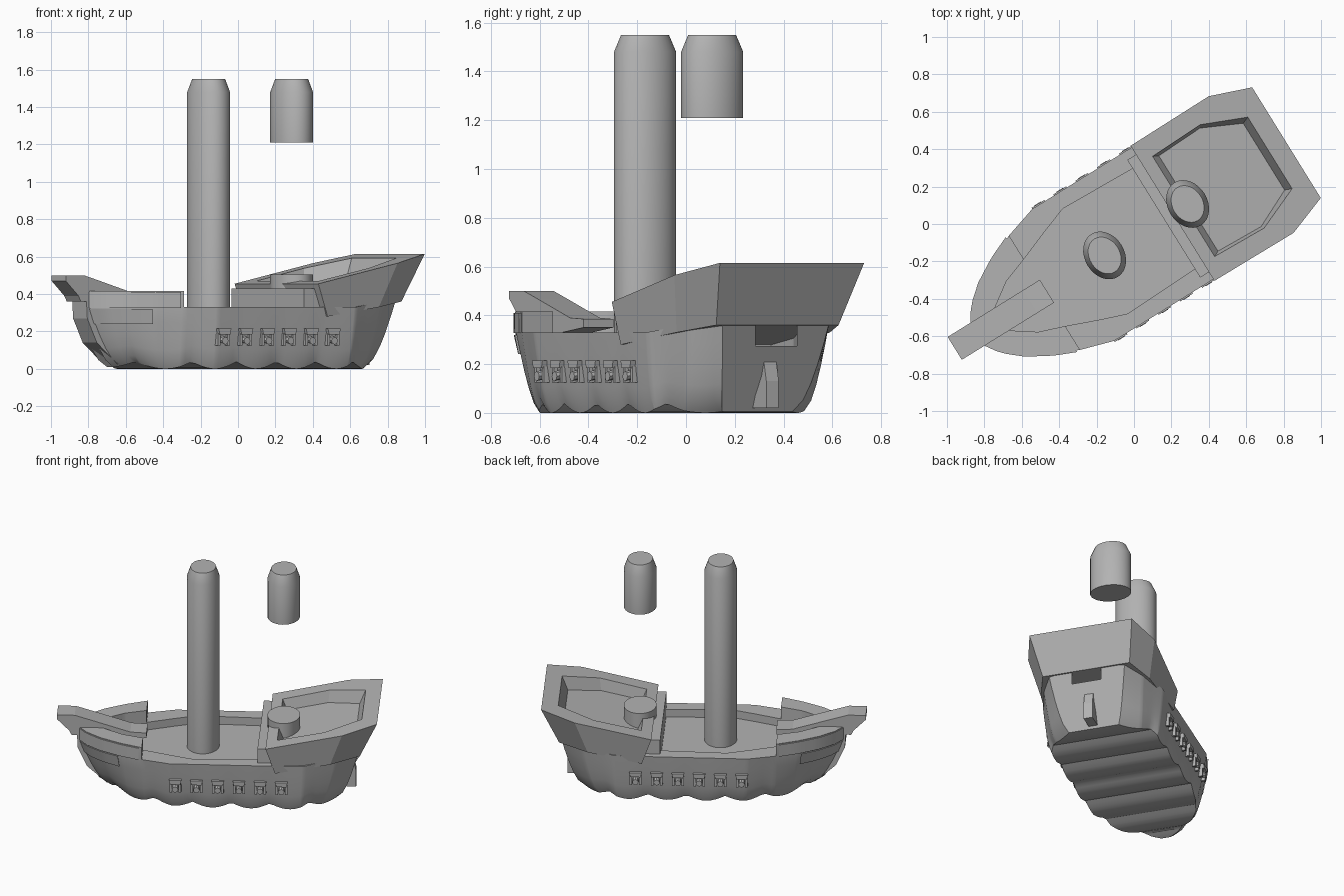
import bpy, bmesh, math
from mathutils import Matrix

cube = bpy.data.objects.get("Cube")
if cube:
    bpy.data.objects.remove(cube)

# The ship is built along its own keel axis (bow at -x), then turned into place
PLACE = Matrix.Rotation(math.radians(31.8), 4, 'Z') @ Matrix.Translation((0, -0.06, 0))

GREY = (0.45, 0.45, 0.45, 1)
grey = bpy.data.materials.new("plain_grey")
grey.use_nodes = True
grey.diffuse_color = GREY
grey.node_tree.nodes["Principled BSDF"].inputs["Base Color"].default_value = GREY


def finish(name, bm, smooth=False):
    bmesh.ops.remove_doubles(bm, verts=bm.verts, dist=0.0005)
    bmesh.ops.recalc_face_normals(bm, faces=bm.faces)
    mesh = bpy.data.meshes.new(name)
    bm.to_mesh(mesh)
    bm.free()
    mesh.materials.append(grey)
    obj = bpy.data.objects.new(name, mesh)
    bpy.context.collection.objects.link(obj)
    obj.matrix_world = PLACE
    if smooth:
        bpy.ops.object.select_all(action='DESELECT')
        obj.select_set(True)
        bpy.context.view_layer.objects.active = obj
        bpy.ops.object.shade_smooth_by_angle(angle=math.radians(25))
    return obj


def loft(name, rings, smooth=False):
    """Skin closed rings of equal length and cap both ends."""
    bm = bmesh.new()
    rows = [[bm.verts.new(p) for p in ring] for ring in rings]
    n = len(rows[0])
    for a, b in zip(rows, rows[1:]):
        for i in range(n):
            j = (i + 1) % n
            bm.faces.new((a[i], a[j], b[j], b[i]))
    bm.faces.new(rows[0])
    bm.faces.new(rows[-1])
    return finish(name, bm, smooth)


def prism(name, profile, v0, v1):
    """Extrude a side profile of (length, height) points across the ship."""
    return loft(name, [[(u, v, z) for u, z in profile] for v in (v0, v1)])


def mirrored(half):
    return half + [(u, -v, z) for u, v, z in reversed(half)]


def oval_column(name, u, z0, z1, taper=True, sides=32):
    levels = [(z0, 1), (z1 - 0.07, 1), (z1, 0.77)] if taper else [(z0, 1), (z1, 1)]
    angles = [2 * math.pi * i / sides for i in range(sides)]
    loft(name, [[(u + 0.106 * k * math.cos(a), 0.135 * k * math.sin(a), z)
                 for a in angles] for z, k in levels], True)


# Hull stations: top position, top half width, bottom position,
# bottom half width, half width inside the bulwark
STATIONS = [
    (-1.03, 0.05, -0.84, 0.03, 0.03),
    (-0.97, 0.14, -0.81, 0.09, 0.035),
    (-0.87, 0.225, -0.76, 0.15, 0.07),
    (-0.74, 0.30, -0.68, 0.22, 0.16),
    (-0.60, 0.36, -0.58, 0.29, 0.21),
    (-0.42, 0.415, -0.40, 0.345, 0.28),
    (-0.28, 0.415, -0.27, 0.36, 0.33),
    (0.16, 0.415, 0.16, 0.36, 0.315),
    (0.45, 0.41, 0.43, 0.36, 0.30),
    (0.66, 0.34, 0.55, 0.29, 0.20),
    (0.80, 0.26, 0.65, 0.17, 0.10),
]
STEP = -0.60


def station(u):
    for a, b in zip(STATIONS, STATIONS[1:]):
        if u <= b[0] + 1e-6:
            t = (u - a[0]) / (b[0] - a[0])
            return [p + (q - p) * t for p, q in zip(a, b)]


def side_point(u, t, low, high):
    ut, ht, ub, hb, _ = station(u)
    w = t ** 0.6
    return (ub + (ut - ub) * w, hb + (ht - hb) * w, low + (high - low) * t)


def hull_section(u, rail):
    ut, ht, ub, hb, inner = station(u)
    low = 0.038 * (1 - abs(math.sin(math.pi * (ub + 0.02) / 0.25)))
    high = 0.33 if u < 0.45 else 0.33 + 0.16 * (u - 0.45)
    half = [side_point(u, t, low, high) for t in (0, 0.12, 0.3, 0.5, 0.75, 1)]
    half += [(ut, ht, max(rail, high)), (ut, inner, max(rail, high)), (ut, inner, 0.275)]
    return mirrored(half)


# Hull with scalloped bottom, sunken deck and stepped bulwark
marks = sorted({round(s[0], 4) for s in STATIONS} |
               {round(-1.0 + 0.03 * i, 4) for i in range(60)})
sections = []
for u in marks:
    if u <= STEP:
        sections.append(hull_section(u, 0.415))
    if u >= STEP:
        sections.append(hull_section(u, 0.33))
loft("hull", sections, True)

# Raised planking bands around the bow
for label, end, t0, t1 in (("upper", -0.62, 0.99, 1.0), ("lower", -0.76, 0.73, 0.97)):
    for side, sign in (("left", -1), ("right", 1)):
        rings = []
        for i in range(12):
            u = -1.02 + (end + 1.02) * i / 11
            (ua, ha, za), (ub, hb, zb) = (side_point(u, t, 0, 0.33) for t in (t0, t1))
            if label == "upper":
                zb = 0.41
            rings.append([(ua, sign * (ha - 0.02), za), (ua, sign * (ha + 0.01), za),
                          (ub, sign * (hb + 0.01), zb), (ub, sign * (hb - 0.02), zb)])
        loft(f"{label}_bow_band_{side}", rings, True)

# Stem with its forward-reaching beam
prism("stem", [(-1.165, 0.5), (-1.05, 0.5), (-0.95, 0.47), (-0.69, 0.39),
               (-0.585, 0.385), (-0.585, 0.35), (-0.75, 0.33), (-0.78, 0.03),
               (-0.84, 0.025), (-0.97, 0.14), (-1.03, 0.27), (-1.035, 0.36),
               (-1.07, 0.36), (-1.085, 0.39), (-1.165, 0.47)], -0.072, 0.072)

# Stern castle with a sunken deck
castle = [
    [(0.266, 0.42, 0.28), (0.62, 0.37, 0.33), (0.808, 0.295, 0.36)],
    [(0.205, 0.425, 0.455), (0.70, 0.43, 0.565), (0.922, 0.348, 0.615)],
    [(0.275, 0.315, 0.47), (0.58, 0.325, 0.538), (0.818, 0.225, 0.592)],
    [(0.305, 0.30, 0.40), (0.57, 0.31, 0.455), (0.78, 0.21, 0.50)],
]
loft("stern_castle", [mirrored(ring) for ring in castle])
prism("bulkhead", [(0.15, 0.27), (0.15, 0.43), (0.26, 0.43), (0.26, 0.27)], -0.37, 0.37)

# Rudder
prism("rudder", [(0.58, 0.02), (0.77, 0.02), (0.77, 0.13), (0.74, 0.26), (0.58, 0.26)],
      -0.03, 0.03)

# Masts: the main one is whole, the after one is a stub and a separate top
oval_column("main_mast", -0.222, 0.26, 1.55)
oval_column("after_mast_stub", 0.30, 0.40, 0.505, taper=False)
oval_column("after_mast_top", 0.30, 1.21, 1.55)

# Gun ports with hood, posts and barrel
for side, sign in (("left", 1), ("right", -1)):
    for i in range(6):
        u = -0.38 + 0.1375 * i
        tag = f"{side}_{i + 1}"
        hood = [(u - 0.04, 0.215), (u + 0.04, 0.215), (u + 0.033, 0.185), (u - 0.033, 0.185)]
        prism("port_hood_" + tag, hood, sign * 0.37, sign * 0.422)
        for end in (-1, 1):
            x = u + end * 0.03
            prism(f"port_post_{tag}_{'aft' if end > 0 else 'fore'}",
                  [(x - 0.008, 0.125), (x + 0.008, 0.125),
                   (x + 0.008, 0.19), (x - 0.008, 0.19)], sign * 0.37, sign * 0.412)
        ring = [(math.cos(a) * 0.02, math.sin(a) * 0.02)
                for a in (math.pi * k / 4 for k in range(8))]
        loft("gun_" + tag, [[(u + a, sign * v, z + b) for a, b in ring]
                            for v, z in ((0.36, 0.165), (0.425, 0.15))])
